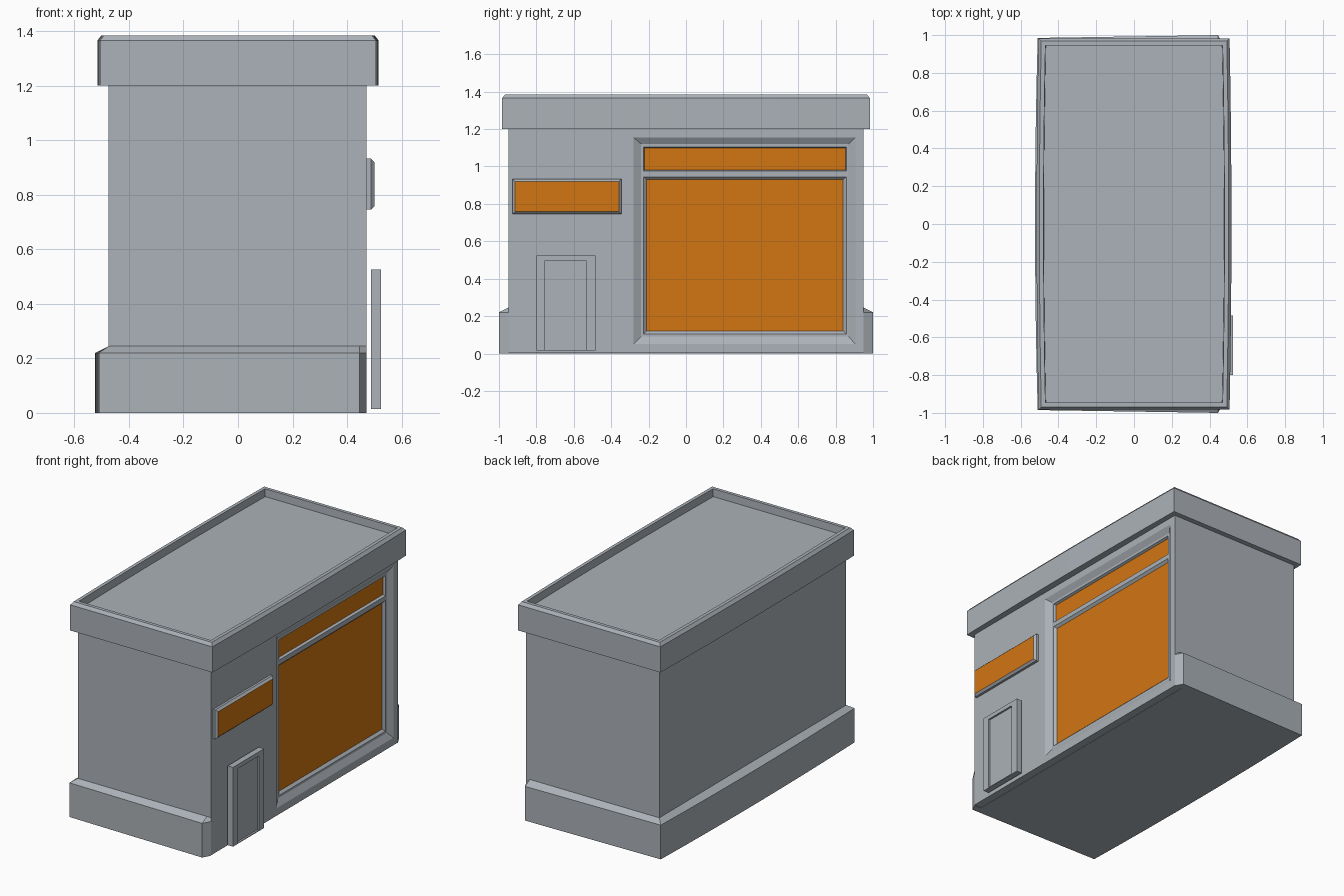
import bpy, bmesh

if "Cube" in bpy.data.objects:
    bpy.data.objects.remove(bpy.data.objects["Cube"])


def material(name, col):
    m = bpy.data.materials.new(name)
    m.diffuse_color = (*col, 1)
    m.use_nodes = True
    m.node_tree.nodes["Principled BSDF"].inputs["Base Color"].default_value = m.diffuse_color
    return m


GREY = material("grey wall", (0.41, 0.445, 0.48))
ORANGE = material("orange panel", (0.645, 0.18, 0.006))


def finish(name, bm):
    bmesh.ops.remove_doubles(bm, verts=bm.verts, dist=1e-5)
    me = bpy.data.meshes.new(name)
    bm.to_mesh(me)
    bm.free()
    me.materials.append(GREY)
    me.materials.append(ORANGE)
    ob = bpy.data.objects.new(name, me)
    bpy.context.collection.objects.link(ob)
    return ob


def loft(bm, rings, first=False, last=False, last_mat=0):
    """Bridge closed rings of points, with optional end caps."""
    vs = [[bm.verts.new(p) for p in r] for r in rings]
    for a, b in zip(vs, vs[1:]):
        n = len(a)
        for i in range(n):
            j = (i + 1) % n
            bm.faces.new((a[i], a[j], b[j], b[i]))
    if first:
        bm.faces.new(vs[0][::-1])
    if last:
        bm.faces.new(vs[-1]).material_index = last_mat


def rect(x, y0, y1, z0, z1):
    """Rectangle facing +x."""
    return [(x, y0, z0), (x, y1, z0), (x, y1, z1), (x, y0, z1)]


N = 8
STEPS = [-1 + 2 * i / N for i in range(N + 1)]

# Walls with a bevelled shop window recess on the right side
bm = bmesh.new()
XW, YW = 0.472, 0.95
loft(bm, [rect(-0.475, -YW, YW, 0.002, 1.21),
          rect(XW, -YW, YW, 0.002, 1.21),
          rect(XW, -0.28, 0.905, 0.05, 1.155),
          rect(0.45, -0.24, 0.87, 0.09, 1.12)], first=True)
finish("walls", bm)

# Window frame: transom and main pane, each a nested inset
bm = bmesh.new()
loft(bm, [rect(0.45, -0.24, 0.87, 0.955, 1.12),
          rect(0.45, -0.228, 0.858, 0.975, 1.105),
          rect(0.435, -0.222, 0.852, 0.982, 1.098)], last=True, last_mat=1)
loft(bm, [rect(0.45, -0.24, 0.87, 0.09, 0.955),
          rect(0.45, -0.226, 0.857, 0.105, 0.945),
          rect(0.435, -0.21, 0.84, 0.12, 0.93)], last=True, last_mat=1)
finish("shop_window", bm)

# Plinth around three sides, slightly bowed at the back
bm = bmesh.new()


def plinth_ring(z, xl, bow, yl, yr):
    right = [(0.445, -yr, z), (XW, -YW, z), (0.42, -YW, z),
             (0.42, YW, z), (XW, YW, z), (0.445, yr, z)]
    left = [(xl - bow * (1 - t * t), -(-t) * yl, z) for t in reversed(STEPS)]
    return right + left


loft(bm, [plinth_ring(0, -0.51, 0.014, 0.985, 1.0),
          plinth_ring(0.22, -0.51, 0.014, 0.985, 1.0),
          plinth_ring(0.245, -0.474, 0, 0.949, YW)], first=True)
finish("plinth", bm)

# Parapet with chamfered rim and sunken roof
bm = bmesh.new()


def parapet_ring(z, inset):
    x, y = 0.506 - inset, 0.983 - inset
    side = [(x + 0.01 * (1 - t * t), t * y, z) for t in STEPS]
    return side + [(-px, -py, pz) for px, py, pz in side]


loft(bm, [parapet_ring(1.2, 0), parapet_ring(1.365, 0),
          parapet_ring(1.384, 0.015), parapet_ring(1.384, 0.037),
          parapet_ring(1.335, 0.039)], first=True, last=True)
finish("parapet_roof", bm)

# Sign board with chamfered edge and orange face
bm = bmesh.new()
loft(bm, [rect(0.465, -0.927, -0.345, 0.745, 0.933),
          rect(0.487, -0.927, -0.345, 0.745, 0.933),
          rect(0.5, -0.915, -0.358, 0.758, 0.92)],
     first=True, last=True, last_mat=1)
finish("sign_board", bm)

# Door standing just off the wall, with a recessed panel
bm = bmesh.new()
loft(bm, [rect(0.487, -0.8, -0.485, 0.015, 0.525),
          rect(0.525, -0.8, -0.485, 0.015, 0.525),
          rect(0.525, -0.755, -0.535, 0.02, 0.498),
          rect(0.513, -0.755, -0.535, 0.02, 0.498)], first=True, last=True)
finish("door", bm)
